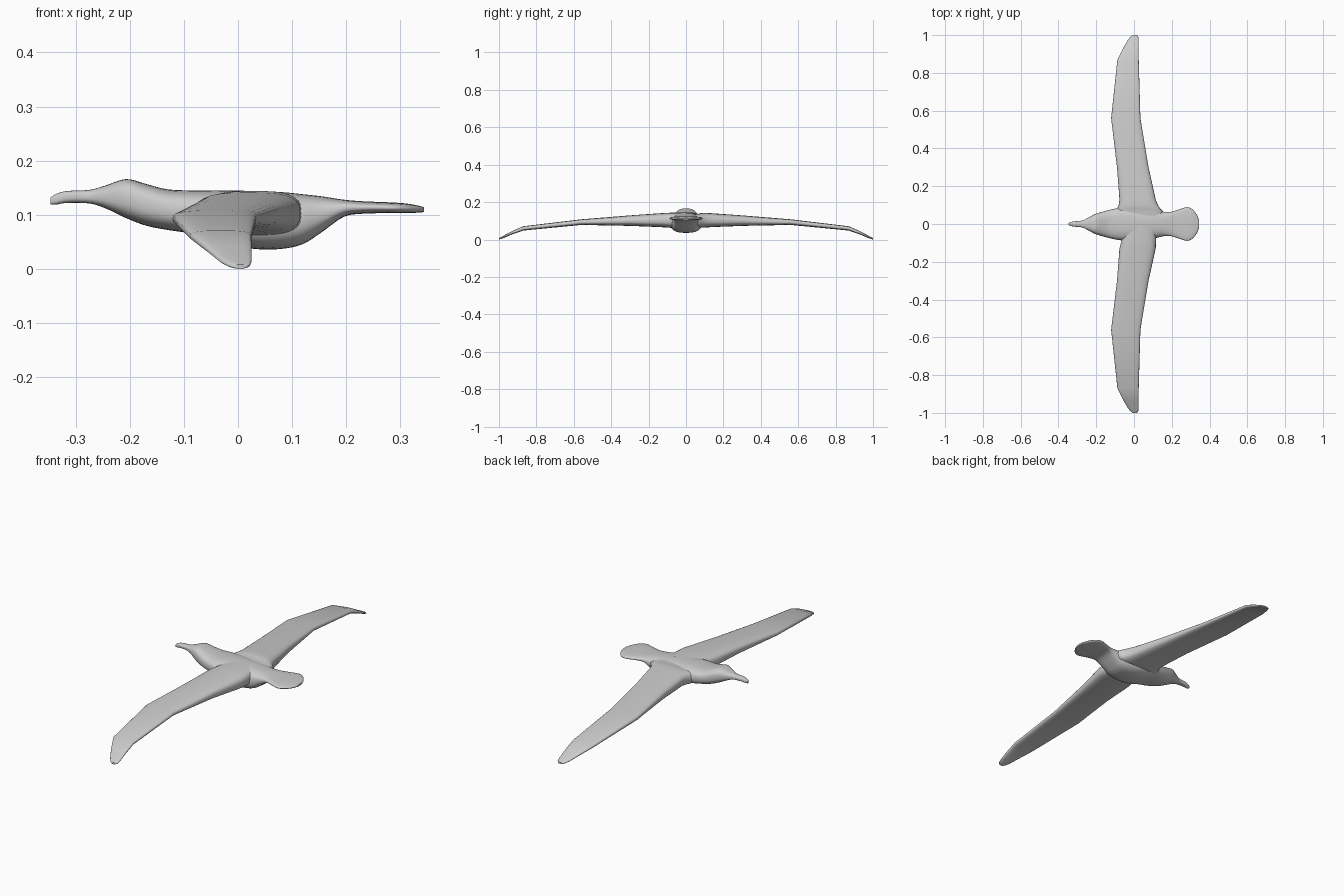
import bpy, bmesh
from math import cos, sin, pi, copysign


def super_ring(n, power):
    # unit rounded-box outline
    pts = []
    for i in range(n):
        a = 2 * pi * i / n
        c, s = cos(a), sin(a)
        pts.append((copysign(abs(c) ** (2 / power), c), copysign(abs(s) ** (2 / power), s)))
    return pts


def refine(rows, steps):
    # smooth interpolation between stations
    out = []
    for i in range(len(rows) - 1):
        p0, p1 = rows[max(i - 1, 0)], rows[i]
        p2, p3 = rows[i + 1], rows[min(i + 2, len(rows) - 1)]
        for k in range(steps):
            t = k / steps
            out.append([0.5 * (2 * b + (c - a) * t + (2 * a - 5 * b + 4 * c - d) * t * t
                               + (3 * b - a - 3 * c + d) * t ** 3)
                        for a, b, c, d in zip(p0, p1, p2, p3)])
    out.append(list(rows[-1]))
    return out


def loft(name, rings, angle):
    bm = bmesh.new()
    loops = [[bm.verts.new(p) for p in ring] for ring in rings]
    for a, b in zip(loops, loops[1:]):
        for i in range(len(a)):
            j = (i + 1) % len(a)
            bm.faces.new((a[i], a[j], b[j], b[i]))
    bm.faces.new(loops[0])
    bm.faces.new(loops[-1])
    bmesh.ops.recalc_face_normals(bm, faces=bm.faces)
    mesh = bpy.data.meshes.new(name)
    bm.to_mesh(mesh)
    bm.free()
    obj = bpy.data.objects.new(name, mesh)
    bpy.context.collection.objects.link(obj)
    bpy.ops.object.select_all(action='DESELECT')
    obj.select_set(True)
    bpy.context.view_layer.objects.active = obj
    bpy.ops.object.shade_smooth_by_angle(angle=angle)
    return obj


# Body from beak to tail: x, top z, bottom z, half width
body = [
    (-0.346, 0.132, 0.119, 0.006), (-0.335, 0.139, 0.119, 0.010),
    (-0.315, 0.144, 0.122, 0.014), (-0.275, 0.146, 0.121, 0.018),
    (-0.245, 0.154, 0.112, 0.032), (-0.207, 0.166, 0.094, 0.052),
    (-0.170, 0.157, 0.080, 0.064), (-0.130, 0.147, 0.072, 0.075),
    (-0.080, 0.145, 0.064, 0.085), (-0.030, 0.145, 0.048, 0.088),
    (0.030, 0.144, 0.037, 0.085), (0.080, 0.142, 0.037, 0.080),
    (0.120, 0.138, 0.046, 0.073), (0.155, 0.134, 0.068, 0.065),
    (0.195, 0.128, 0.096, 0.064), (0.230, 0.125, 0.102, 0.074),
    (0.280, 0.123, 0.103, 0.089), (0.310, 0.121, 0.103, 0.077),
    (0.333, 0.117, 0.104, 0.048), (0.344, 0.114, 0.105, 0.020),
]
ring = super_ring(32, 2.7)
loft("bird_body", [[(x, w * u, (t + b) / 2 + (t - b) / 2 * v) for u, v in ring]
                   for x, t, b, w in refine(body, 4)], 1.0)

# Wing stations: distance out, leading x, trailing x, top z, bottom z
wing = [
    (0.13, -0.077, 0.115, 0.141, 0.066), (0.30, -0.090, 0.077, 0.129, 0.073),
    (0.56, -0.121, 0.034, 0.108, 0.078), (0.87, -0.088, 0.025, 0.071, 0.048),
    (0.93, -0.058, 0.025, 0.045, 0.027), (0.975, -0.032, 0.025, 0.021, 0.008),
    (0.993, -0.018, 0.022, 0.012, 0.002), (1.0, -0.006, 0.014, 0.008, 0.0),
]
# One root blends into the body, the other meets it squarely
blended = [(0.0, -0.09, 0.14, 0.143, 0.06), (0.065, -0.10, 0.155, 0.137, 0.064),
           (0.08, -0.09, 0.14, 0.141, 0.063), (0.10, -0.081, 0.127, 0.143, 0.064)]
square = [(0.0, -0.055, 0.118, 0.144, 0.060), (0.07, -0.062, 0.117, 0.144, 0.062)]

ring = super_ring(28, 3.0)
for name, root, side in (("wing_back", blended, 1), ("wing_front", square, -1)):
    loft(name, [[((l + r) / 2 + (r - l) / 2 * u, side * y, (t + b) / 2 + (t - b) / 2 * v)
                 for u, v in ring] for y, l, r, t, b in root + wing], 0.9)
